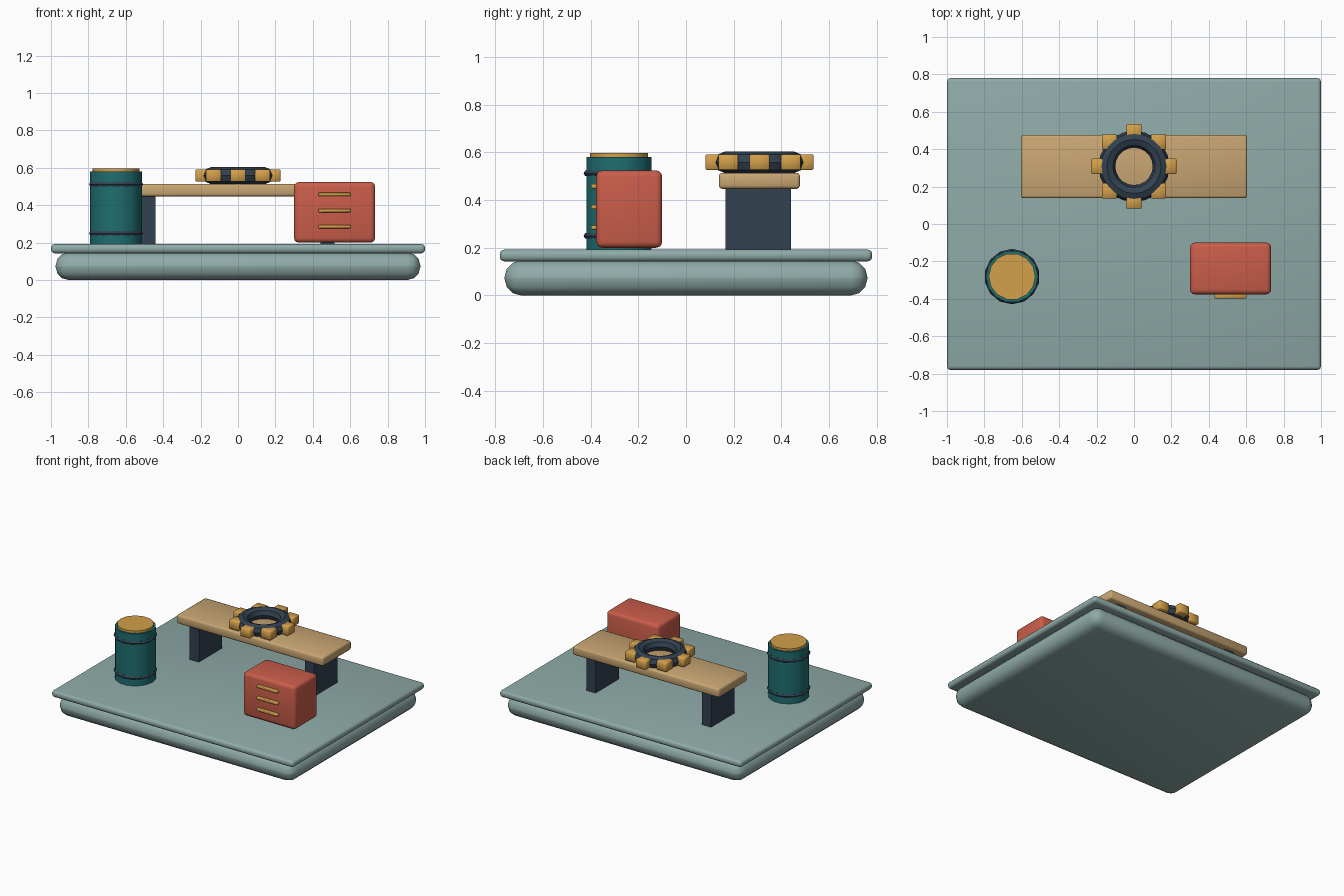
import bpy, bmesh, math
from mathutils import Matrix, Vector

if "Cube" in bpy.data.objects:
    bpy.data.objects.remove(bpy.data.objects["Cube"])


def material(name, rgb):
    m = bpy.data.materials.new(name)
    lin = [(c / 255 / 12.92) if c < 11 else ((c / 255 + 0.055) / 1.055) ** 2.4 for c in rgb]
    m.diffuse_color = (*lin, 1)
    m.use_nodes = True
    m.node_tree.nodes["Principled BSDF"].inputs["Base Color"].default_value = m.diffuse_color
    return m


SAGE = material("sage grey", (143, 171, 168))
RED = material("brick red", (202, 93, 74))
GOLD = material("ochre gold", (212, 160, 74))
WOOD = material("light wood", (201, 166, 115))
TEAL = material("deep teal", (31, 110, 113))
DARK = material("dark slate", (50, 65, 80))


def finish(name, bm, mat, angle=35):
    bmesh.ops.recalc_face_normals(bm, faces=bm.faces)
    me = bpy.data.meshes.new(name)
    bm.to_mesh(me)
    bm.free()
    me.materials.append(mat)
    me.shade_smooth()
    me.set_sharp_from_angle(angle=math.radians(angle))
    ob = bpy.data.objects.new(name, me)
    bpy.context.collection.objects.link(ob)
    return ob


def box(name, x, y, z, mat, bevel=0.0, segments=2):
    """Box from (min, max) ranges with rounded edges."""
    bm = bmesh.new()
    size = [r[1] - r[0] for r in (x, y, z)]
    mid = Vector([(r[0] + r[1]) / 2 for r in (x, y, z)])
    bmesh.ops.create_cube(bm, size=1, matrix=Matrix.Translation(mid) @ Matrix.Diagonal((*size, 1)))
    if bevel:
        bmesh.ops.bevel(bm, geom=bm.edges[:], offset=bevel, segments=segments,
                        profile=0.5, affect='EDGES', clamp_overlap=True)
    return finish(name, bm, mat, 50)


def drum(name, x, y, z, radius, mat, sides=14):
    """Upright cylinder with a corner facing +y."""
    bm = bmesh.new()
    place = Matrix.Translation((x, y, (z[0] + z[1]) / 2)) @ Matrix.Rotation(math.pi / 2, 4, 'Z')
    bmesh.ops.create_cone(bm, cap_ends=True, segments=sides, radius1=radius, radius2=radius,
                          depth=z[1] - z[0], matrix=place)
    return finish(name, bm, mat)


def ring(name, x, y, z, major, minor, mat, sides, tube):
    bm = bmesh.new()
    rows = []
    for i in range(sides):
        a = math.tau * i / sides + math.pi / 2
        rows.append([])
        for j in range(tube):
            b = math.tau * j / tube
            r = major + minor * math.cos(b)
            rows[i].append(bm.verts.new((x + r * math.cos(a), y + r * math.sin(a),
                                         z + minor * math.sin(b))))
    for i in range(sides):
        p, q = rows[i], rows[(i + 1) % sides]
        for j in range(tube):
            k = (j + 1) % tube
            bm.faces.new((p[j], q[j], q[k], p[k]))
    return finish(name, bm, mat)


# Platform: rounded slab with a thin overhanging lid
box("platform_base", (-0.975, 0.975), (-0.76, 0.76), (0, 0.147), SAGE, 0.07, 3)
box("platform_lid", (-1, 1), (-0.78, 0.78), (0.143, 0.192), SAGE, 0.02, 3)

# Bench
box("bench_top", (-0.605, 0.605), (0.138, 0.477), (0.447, 0.514), WOOD, 0.013)
for side, s in (("left", -1), ("right", 1)):
    box(f"bench_leg_{side}", sorted((s * 0.44, s * 0.515)), (0.165, 0.44), (0.19, 0.45), DARK)

# Gear lying on the bench: ring with eight square teeth
GX, GY = 0, 0.308
ring("gear_ring", GX, GY, 0.558, 0.145, 0.045, DARK, 20, 8)
for i in range(8):
    a = math.tau * i / 8
    tx, ty = GX + 0.185 * math.cos(a), GY + 0.185 * math.sin(a)
    box(f"gear_tooth_{i + 1}", (tx - 0.041, tx + 0.041), (ty - 0.041, ty + 0.041),
        (0.526, 0.591), GOLD, 0.004, 1)

# Barrel with two hoops and a lid
BX, BY = -0.652, -0.281
drum("barrel_body", BX, BY, (0.19, 0.58), 0.14, TEAL)
drum("barrel_lid", BX, BY, (0.575, 0.597), 0.125, GOLD)
for n, z in (("lower", 0.25), ("upper", 0.512)):
    ring(f"barrel_hoop_{n}", BX, BY, z, 0.134, 0.014, DARK, 14, 6)

# Tool cabinet with three handles
box("cabinet", (0.30, 0.733), (-0.376, -0.1), (0.2, 0.524), RED, 0.025, 3)
for i, z in enumerate((0.285, 0.371, 0.458)):
    box(f"cabinet_handle_{i + 1}", (0.43, 0.602), (-0.398, -0.365), (z - 0.009, z + 0.009), GOLD, 0.003, 1)
